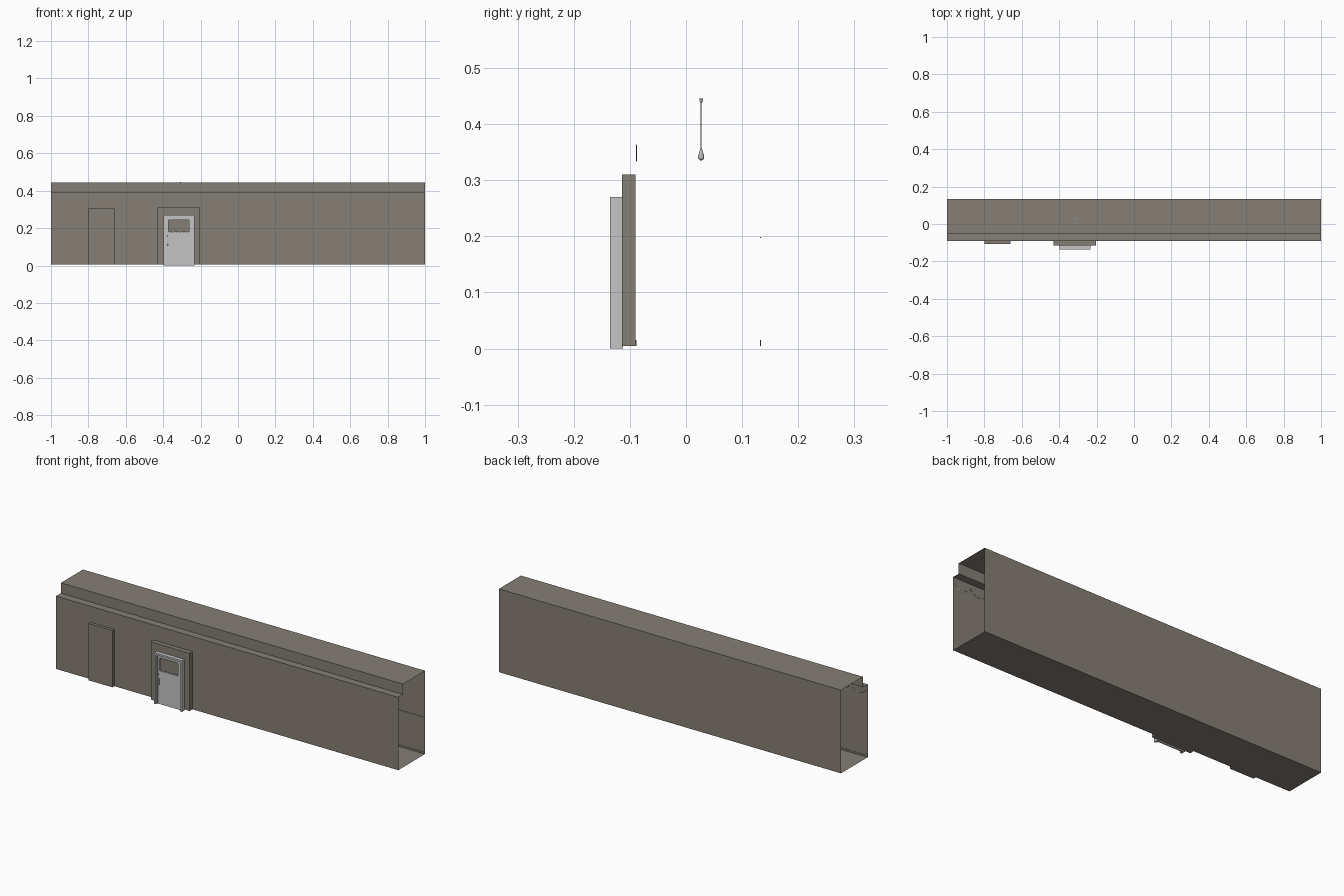
import bpy, bmesh, math, random

if "Cube" in bpy.data.objects:
    bpy.data.objects.remove(bpy.data.objects["Cube"])
random.seed(4)

def mat(name, r, g, b):
    m = bpy.data.materials.new(name)
    m.diffuse_color = (r, g, b, 1)
    m.use_nodes = True
    m.node_tree.nodes["Principled BSDF"].inputs["Base Color"].default_value = m.diffuse_color
    return m

WALL = mat("taupe plaster", 0.235, 0.21, 0.178)
TRIM = mat("skirting taupe", 0.2, 0.18, 0.155)
DOOR = mat("light grey paint", 0.56, 0.56, 0.56)
METAL = mat("pale metal", 0.5, 0.5, 0.5)

def finish(name, bm, m):
    me = bpy.data.meshes.new(name)
    bm.to_mesh(me)
    bm.free()
    me.materials.append(m)
    ob = bpy.data.objects.new(name, me)
    bpy.context.collection.objects.link(ob)
    return ob

def quad(bm, *pts):
    bm.faces.new([bm.verts.new(p) for p in pts])

def add_box(bm, x0, x1, y0, y1, z0, z1):
    vs = bmesh.ops.create_cube(bm, size=1)["verts"]
    for v in vs:
        v.co = ((x0 + x1) / 2 + v.co.x * (x1 - x0),
                (y0 + y1) / 2 + v.co.y * (y1 - y0),
                (z0 + z1) / 2 + v.co.z * (z1 - z0))

def box(name, m, *b):
    bm = bmesh.new()
    add_box(bm, *b)
    return finish(name, bm, m)

def panel(bm, x0, x1, y, z0, z1):
    quad(bm, (x0, y, z0), (x1, y, z0), (x1, y, z1), (x0, y, z1))

FLOOR, LEDGE, CEIL = 0.005, 0.39, 0.445
FRONT, BACK, STEP = -0.09, 0.134, -0.05
# recesses: x0, x1, depth y, top z
NICHE = (-0.8, -0.66, -0.106, 0.305)
DOORWAY = (-0.43, -0.203, -0.114, 0.31)

# Corridor shell: open-ended single-sheet profile without the lower front wall
bm = bmesh.new()
prof = [(FRONT, LEDGE), (STEP, LEDGE), (STEP, CEIL), (BACK, CEIL), (BACK, FLOOR), (FRONT, FLOOR)]
for (ya, za), (yb, zb) in zip(prof, prof[1:]):
    quad(bm, (-1, ya, za), (1, ya, za), (1, yb, zb), (-1, yb, zb))
# Front wall pieces around the two recess openings
for x0, x1, z0 in ((-1, NICHE[0], FLOOR), (NICHE[0], NICHE[1], NICHE[3]),
                   (NICHE[1], DOORWAY[0], FLOOR), (DOORWAY[0], DOORWAY[1], DOORWAY[3]),
                   (DOORWAY[1], 1, FLOOR)):
    panel(bm, x0, x1, FRONT, z0, LEDGE)
bmesh.ops.remove_doubles(bm, verts=bm.verts, dist=1e-5)
finish("corridor_shell", bm, WALL)

# Recesses projecting from the front wall
DX0, DX1, DTOP = -0.397, -0.233, 0.27
for name, (x0, x1, y, z1) in (("niche", NICHE), ("door_recess", DOORWAY)):
    bm = bmesh.new()
    for x in (x0, x1):
        quad(bm, (x, FRONT, FLOOR), (x, y, FLOOR), (x, y, z1), (x, FRONT, z1))
    for z in (FLOOR, z1):
        quad(bm, (x0, FRONT, z), (x1, FRONT, z), (x1, y, z), (x0, y, z))
    if name == "niche":
        panel(bm, x0, x1, y, FLOOR, z1)
    else:  # opening behind the door
        a, b, t = DX0 + 0.01, DX1 - 0.01, DTOP - 0.01
        panel(bm, x0, a, y, FLOOR, z1)
        panel(bm, b, x1, y, FLOOR, z1)
        panel(bm, a, b, y, t, z1)
    finish(name, bm, WALL)

# Stepped door frame: outer architrave and inner stop
def frame(name, x0, x1, y0, y1, z1, w, m):
    bm = bmesh.new()
    add_box(bm, x0, x0 + w, y0, y1, 0, z1)
    add_box(bm, x1 - w, x1, y0, y1, 0, z1)
    add_box(bm, x0 + w, x1 - w, y0, y1, z1 - w, z1)
    return finish(name, bm, m)

frame("door_architrave", DX0, DX1, -0.135, -0.112, DTOP, 0.009, DOOR)
frame("door_stop", DX0 + 0.009, DX1 - 0.009, -0.129, -0.114, DTOP - 0.009, 0.006, DOOR)

# Door leaf built around the window opening
L, R, T = DX0 + 0.015, DX1 - 0.015, DTOP - 0.015
WX0, WX1, WZ0, WZ1 = -0.371, -0.263, 0.178, 0.244
bm = bmesh.new()
for b in ((L, R, 0.001, WZ0), (L, R, WZ1, T), (L, WX0, WZ0, WZ1), (WX1, R, WZ0, WZ1)):
    add_box(bm, b[0], b[1], -0.124, -0.117, b[2], b[3])
finish("door_leaf", bm, DOOR)

# Window beading
bm = bmesh.new()
w = 0.003
for b in ((WX0 - w, WX1 + w, WZ0 - w, WZ0), (WX0 - w, WX1 + w, WZ1, WZ1 + w),
          (WX0 - w, WX0, WZ0, WZ1), (WX1, WX1 + w, WZ0, WZ1)):
    add_box(bm, b[0], b[1], -0.126, -0.115, b[2], b[3])
finish("window_beading", bm, DOOR)

# Broken glass shards along the bottom of the window
bm = bmesh.new()
n = 12
s = (WX1 - WX0) / n
for i in range(n):
    x = WX0 + i * s
    h = random.uniform(0.003, 0.011)
    bm.faces.new([bm.verts.new(p) for p in
                  ((x, -0.1205, WZ0), (x + s, -0.1205, WZ0), (x + s * random.random(), -0.1205, WZ0 + h))])
finish("glass_shards", bm, METAL)

# Door handle plate, knob and lock
box("handle_plate", METAL, -0.380, -0.373, -0.126, -0.123, 0.1, 0.135)
for name, z, r in (("door_knob", 0.112, 0.004), ("door_lock", 0.158, 0.003)):
    bpy.ops.mesh.primitive_uv_sphere_add(segments=12, ring_count=8, radius=r, location=(-0.3765, -0.127, z))
    o = bpy.context.object
    o.name = name
    o.data.materials.append(METAL)
    bpy.ops.object.shade_smooth()

# Pendant lamp: one revolved profile (canopy, cord, teardrop bulb)
prof = [(0, 0.446), (0.0035, 0.446), (0.003, 0.442), (0.0008, 0.437), (0.0008, 0.358), (0.002, 0.355),
        (0.0035, 0.349), (0.0055, 0.343), (0.0052, 0.339), (0.003, 0.336), (0, 0.335)]
bm = bmesh.new()
vs = [bm.verts.new((-0.308 + r, 0.027, z)) for r, z in prof]
es = [bm.edges.new(p) for p in zip(vs, vs[1:])]
bmesh.ops.spin(bm, geom=vs + es, cent=(-0.308, 0.027, 0), axis=(0, 0, 1), angle=2 * math.pi, steps=16)
bmesh.ops.remove_doubles(bm, verts=bm.verts, dist=1e-5)
bmesh.ops.recalc_face_normals(bm, faces=bm.faces)
lamp = finish("pendant_lamp", bm, METAL)
bpy.context.view_layer.objects.active = lamp
bpy.ops.object.select_all(action='DESELECT')
lamp.select_set(True)
bpy.ops.object.shade_smooth_by_angle()

# Sagging cable hung along the inside of the front wall
cu = bpy.data.curves.new("hanging_cable", 'CURVE')
cu.dimensions = '3D'
cu.bevel_depth = 0.0009
cu.bevel_resolution = 0
sp = cu.splines.new('POLY')
N = 160
sp.points.add(N)
for i, p in enumerate(sp.points):
    t = (i % 8) / 8
    p.co = (-0.998 + 1.996 * i / N, -0.0885, 0.334 + 0.029 * (2 * t - 1) ** 2, 1)
cu.materials.append(METAL)
bpy.context.collection.objects.link(bpy.data.objects.new("hanging_cable", cu))

# Skirting boards and thin wall rail
box("back_skirting", TRIM, -1, 1, BACK - 0.002, BACK - 0.0002, FLOOR, 0.015)
for i, (a, b) in enumerate(((-1, NICHE[0]), (NICHE[1], DOORWAY[0]), (DOORWAY[1], 1))):
    box(f"front_skirting_{i}", TRIM, a, b, FRONT + 0.0002, FRONT + 0.002, FLOOR, 0.015)
box("back_rail", TRIM, -1, 1, BACK - 0.002, BACK - 0.0002, 0.197, 0.199)
